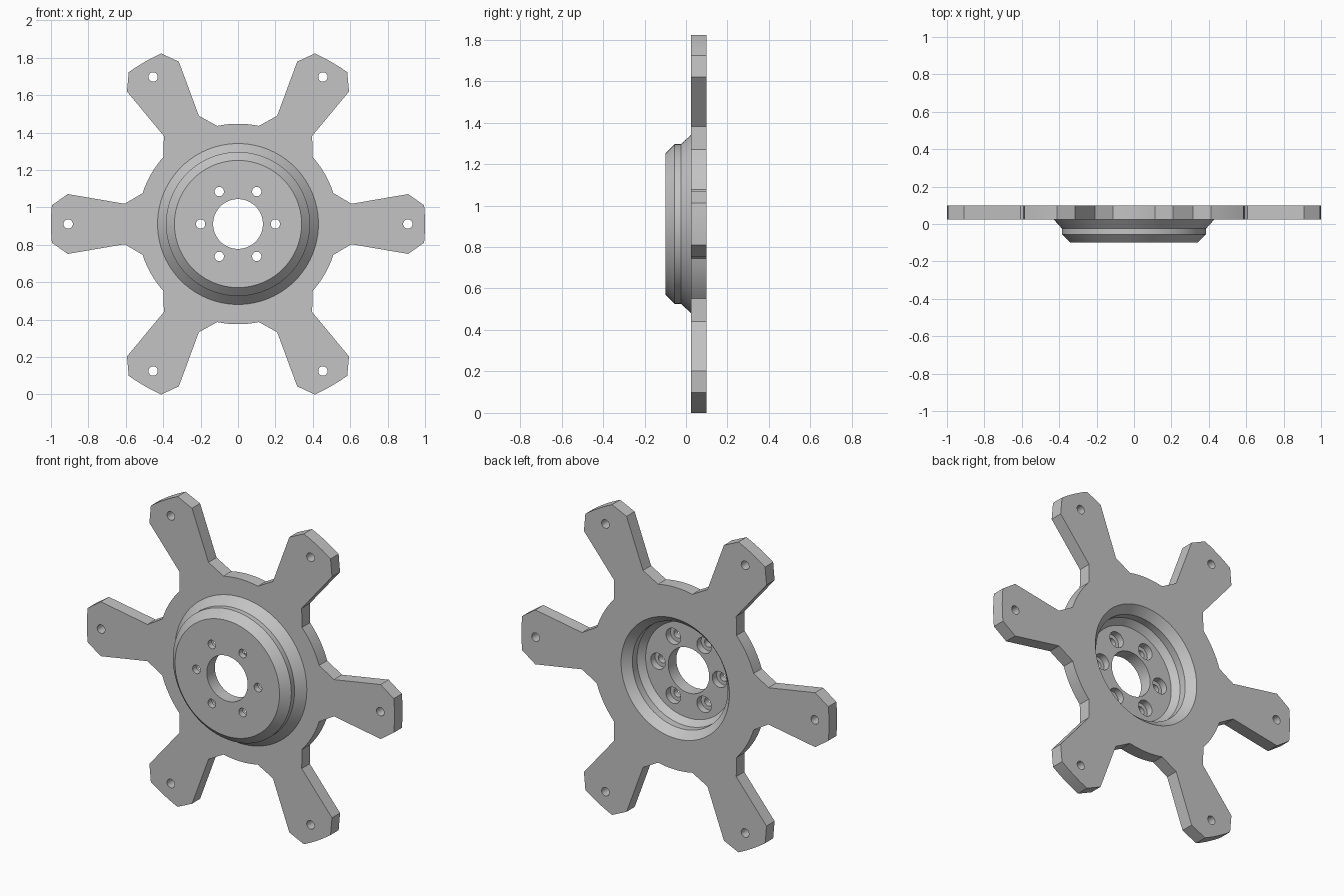
import bpy
import bmesh
from math import sin, cos, pi, radians, hypot, atan2, degrees

if "Cube" in bpy.data.objects:
    bpy.data.objects.remove(bpy.data.objects["Cube"], do_unlink=True)

CENTRE_Z = 0.911
BACK, PLATE_FRONT, HUB_FRONT, FLOOR = 0.1, 0.025, -0.1, -0.025

grey = bpy.data.materials.new("grey metal")
grey.use_nodes = True
grey.diffuse_color = (0.55, 0.55, 0.55, 1)
grey.node_tree.nodes["Principled BSDF"].inputs["Base Color"].default_value = grey.diffuse_color


def make_object(name, bm):
    bmesh.ops.recalc_face_normals(bm, faces=bm.faces)
    mesh = bpy.data.meshes.new(name)
    bm.to_mesh(mesh)
    bm.free()
    mesh.materials.append(grey)
    obj = bpy.data.objects.new(name, mesh)
    bpy.context.collection.objects.link(obj)
    return obj


def lathe(name, profile, sides=96, x=0, z=0):
    """Solid turned about the y axis from (y, radius) pairs."""
    bm = bmesh.new()
    rings = [[bm.verts.new((x + r * cos(2 * pi * i / sides), y,
                            CENTRE_Z + z + r * sin(2 * pi * i / sides)))
              for i in range(sides)] for y, r in profile]
    for a, b in zip(rings, rings[1:]):
        for i in range(sides):
            j = (i + 1) % sides
            bm.faces.new((a[i], a[j], b[j], b[i]))
    bm.faces.new(rings[0])
    bm.faces.new(rings[-1])
    return make_object(name, bm)


def combine(target, other, operation):
    mod = target.modifiers.new(operation, "BOOLEAN")
    mod.operation, mod.object, mod.solver = operation, other, "EXACT"
    bpy.context.view_layer.objects.active = target
    bpy.ops.object.modifier_apply(modifier=mod.name)
    bpy.data.objects.remove(other, do_unlink=True)


# Outline of one sixth of the plate as (radius, degrees): arm, then rim arc
def polar(x, z):
    return hypot(x, z), degrees(atan2(z, x))


root, shoulder = polar(0.606, 0.108), polar(0.91, 0.16)
sector = [(root[0], -root[1]), (shoulder[0], -shoulder[1])]
sector += [(1, 5.75 * i / 3) for i in range(-3, 4)]
sector += [shoulder, root]
sector += [(0.536, 18 + 3 * i) for i in range(9)]

# Six-armed plate
bm = bmesh.new()
outline = []
for arm in range(6):
    for r, angle in sector:
        a = radians(angle + 60 * arm)
        outline.append(bm.verts.new((r * cos(a), BACK, CENTRE_Z + r * sin(a))))
face = bm.faces.new(outline)
extruded = bmesh.ops.extrude_face_region(bm, geom=[face])["geom"]
bmesh.ops.translate(bm, vec=(0, PLATE_FRONT - BACK, 0),
                    verts=[v for v in extruded if isinstance(v, bmesh.types.BMVert)])
wheel = make_object("six_arm_hub_plate", bm)

# Stepped hub on the front
combine(wheel, lathe("hub", [(HUB_FRONT, 0.34), (-0.055, 0.385), (-0.025, 0.385),
                             (PLATE_FRONT, 0.43), (0.06, 0.43)]), "UNION")

# Hollow behind the hub and the central bore
combine(wheel, lathe("recess", [(FLOOR, 0.28), (0.012, 0.31), (0.055, 0.31),
                                (BACK, 0.352), (0.15, 0.40)]), "DIFFERENCE")
combine(wheel, lathe("bore", [(-0.2, 0.133), (0.2, 0.133)], 64), "DIFFERENCE")

# Counterbored bolt holes in the hub and plain holes in the arm tips
for i in range(6):
    c, s = cos(i * pi / 3), sin(i * pi / 3)
    combine(wheel, lathe("bolt_hole", [(-0.2, 0.025), (-0.065, 0.025), (-0.065, 0.047),
                                       (0.05, 0.047)], 32, 0.2 * c, 0.2 * s), "DIFFERENCE")
    combine(wheel, lathe("tip_hole", [(-0.2, 0.025), (0.2, 0.025)], 32,
                         0.908 * c, 0.908 * s), "DIFFERENCE")

# Smooth turned surfaces with crisp edges
bpy.ops.object.select_all(action="DESELECT")
wheel.select_set(True)
bpy.context.view_layer.objects.active = wheel
bpy.ops.object.shade_smooth_by_angle(angle=radians(25))
